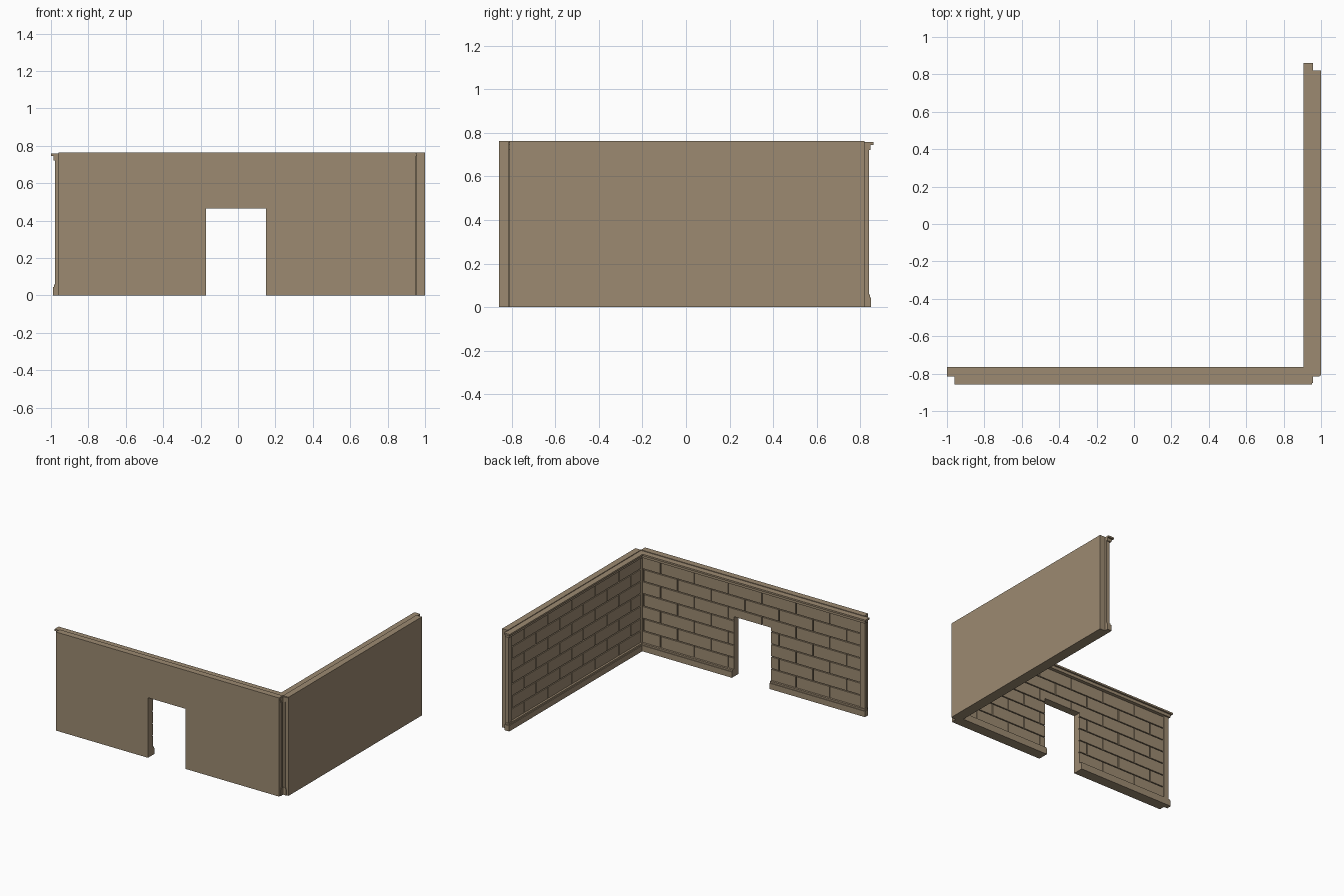
import bpy, bmesh

if "Cube" in bpy.data.objects:
    bpy.data.objects.remove(bpy.data.objects["Cube"])

stone = bpy.data.materials.new("tan stone")
stone.diffuse_color = (0.333, 0.254, 0.165, 1)
stone.use_nodes = True
stone.node_tree.nodes["Principled BSDF"].inputs["Base Color"].default_value = stone.diffuse_color

HEIGHT = 0.763
THICK = 0.048
DOOR = (-0.17, 0.15, 0.465)          # left, right, top
# trim steps: bottom, top, projection
CORNICE = [(0.722, 0.745, 0.028), (0.745, 0.758, 0.041)]
SKIRTING = [(0.0, 0.045, 0.030), (0.045, 0.058, 0.024)]


def front_frame(u, d, z):
    """Length runs along x, depth runs inward along +y."""
    return (u, -0.81 + d, z)


def side_frame(u, d, z):
    """Length runs along y, depth runs inward along -x."""
    return (0.952 - d, u, z)


def add_box(bm, frame, u0, u1, d0, d1, z0, z1):
    lower = [bm.verts.new(frame(u, d, z0)) for u, d in
             ((u0, d0), (u1, d0), (u1, d1), (u0, d1))]
    upper = [bm.verts.new(frame(u, d, z1)) for u, d in
             ((u0, d0), (u1, d0), (u1, d1), (u0, d1))]
    bm.faces.new(lower)
    bm.faces.new(upper)
    for i in range(4):
        j = (i + 1) % 4
        bm.faces.new((lower[i], lower[j], upper[j], upper[i]))


def make_part(name, frame, boxes):
    bm = bmesh.new()
    for b in boxes:
        add_box(bm, frame, *b)
    bmesh.ops.recalc_face_normals(bm, faces=bm.faces)
    mesh = bpy.data.meshes.new(name)
    bm.to_mesh(mesh)
    bm.free()
    mesh.materials.append(stone)
    obj = bpy.data.objects.new(name, mesh)
    bpy.context.collection.objects.link(obj)
    return obj


def clear_door(rect, door):
    """Split a rectangle (u0, u1, z0, z1) around the doorway."""
    u0, u1, z0, z1 = rect
    if not door or u1 <= door[0] or u0 >= door[1] or z0 >= door[2]:
        return [rect]
    left, right, top = door
    parts = []
    if u0 < left:
        parts.append((u0, left, z0, z1))
    if u1 > right:
        parts.append((right, u1, z0, z1))
    if z1 > top:
        parts.append((max(u0, left), min(u1, right), top, z1))
    return parts


def make_slab(name, frame, u0, u1, door):
    """Plain outer wall, extruded from a single outline with the doorway notched."""
    outline = [(u0, 0)]
    if door:
        outline += [(door[0], 0), (door[0], door[2]), (door[1], door[2]), (door[1], 0)]
    outline += [(u1, 0), (u1, HEIGHT), (u0, HEIGHT)]
    bm = bmesh.new()
    face = bm.faces.new([bm.verts.new(frame(u, -THICK, z)) for u, z in outline])
    shift = [b - a for a, b in zip(frame(0, -THICK, 0), frame(0, 0, 0))]
    new = bmesh.ops.extrude_face_region(bm, geom=[face])["geom"]
    bmesh.ops.translate(bm, vec=shift,
                        verts=[g for g in new if isinstance(g, bmesh.types.BMVert)])
    bmesh.ops.recalc_face_normals(bm, faces=bm.faces)
    mesh = bpy.data.meshes.new(name)
    bm.to_mesh(mesh)
    bm.free()
    mesh.materials.append(stone)
    bpy.context.collection.objects.link(bpy.data.objects.new(name, mesh))


def make_wall(label, frame, u0, u1, door=None):
    make_slab(label + "_wall", frame, u0, u1, door)

    # Brick courses in running bond on the inner face
    bricks = []
    rows, length, gap, depth = 7, 0.29, 0.007, 0.012
    z_low, z_high = 0.055, 0.724
    course = (z_high - z_low) / rows
    for r in range(rows):
        u = u0 - (length / 2 if r % 2 else 0)
        z = z_low + r * course
        while u < u1:
            a, b = max(u, u0), min(u + length - gap, u1)
            if b - a > 0.01:
                for p in clear_door((a, b, z, z + course - gap), door):
                    bricks.append((p[0], p[1], -0.002, depth, p[2], p[3]))
            u += length
    make_part(label + "_bricks", frame, bricks)

    # Stepped cornice, wrapping past both ends of the wall
    make_part(label + "_cornice", frame,
              [(u0 - p, u1 + p, -0.005, p + 0.004, a, b) for a, b, p in CORNICE])

    # Skirting, broken at the doorway
    skirting = []
    for a, b, p in SKIRTING:
        for s in clear_door((u0 - p, u1 + p, a, b), door):
            skirting.append((s[0], s[1], -0.005, p + 0.004, a, b))
    make_part(label + "_skirting", frame, skirting)

    # Upright pilaster shaft at each end
    make_part(label + "_pilasters", frame,
              [(u0 - 0.02, u0 + 0.02, -0.004, 0.022, 0.05, 0.73),
               (u1 - 0.02, u1 + 0.02, -0.004, 0.022, 0.05, 0.73)])


make_wall("front", front_frame, -0.959, 0.952, DOOR)
make_wall("side", side_frame, -0.81, 0.82)
